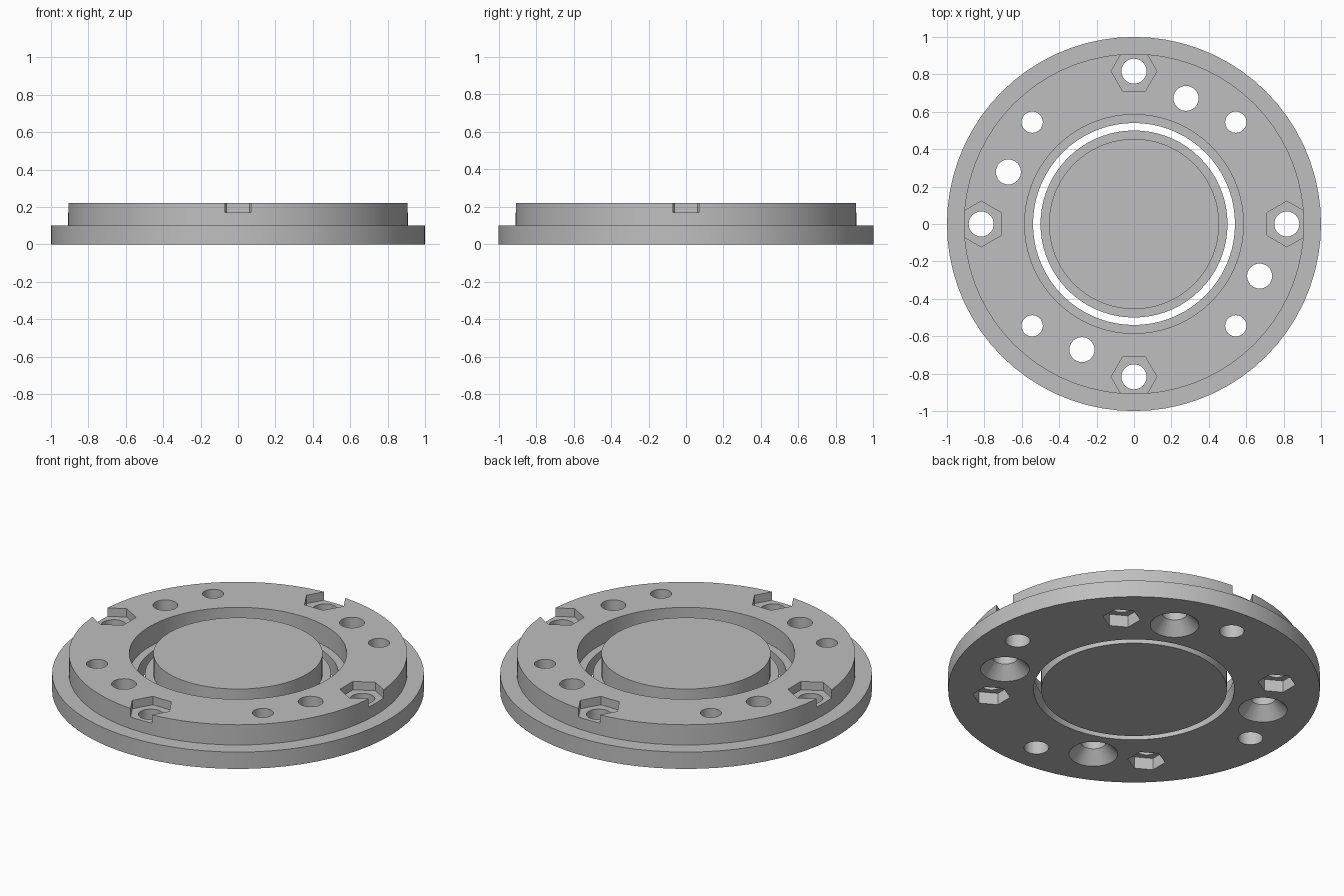
import bpy, bmesh
from math import radians, cos, sin
from mathutils import Matrix

default = bpy.data.objects.get("Cube")
if default:
    bpy.data.objects.remove(default, do_unlink=True)

grey = bpy.data.materials.new("plain grey")
grey.use_nodes = True
color = (0.52, 0.52, 0.52, 1)
grey.diffuse_color = color
grey.node_tree.nodes["Principled BSDF"].inputs["Base Color"].default_value = color

TOP, STEP = 0.22, 0.1
SEGMENTS = 72


def add_object(name, bm):
    bmesh.ops.recalc_face_normals(bm, faces=bm.faces)
    mesh = bpy.data.meshes.new(name)
    bm.to_mesh(mesh)
    bm.free()
    mesh.materials.append(grey)
    obj = bpy.data.objects.new(name, mesh)
    bpy.context.collection.objects.link(obj)
    return obj


def lathe(name, profile):
    """Revolve a closed radius/height profile around z."""
    bm = bmesh.new()
    verts = [bm.verts.new((r, 0, z)) for r, z in profile]
    edges = [bm.edges.new((v, verts[(i + 1) % len(verts)])) for i, v in enumerate(verts)]
    bmesh.ops.spin(bm, geom=verts + edges, axis=(0, 0, 1), cent=(0, 0, 0),
                   angle=radians(360), steps=SEGMENTS, use_merge=True)
    bmesh.ops.remove_doubles(bm, verts=bm.verts, dist=0.0001)
    return add_object(name, bm)


def plug(bm, radius, angle, z1, z2, r1, r2, sides=32, turn=0):
    """Add a prism or cone at a polar position."""
    a = radians(angle)
    place = Matrix.Translation((radius * cos(a), radius * sin(a), (z1 + z2) / 2))
    bmesh.ops.create_cone(bm, cap_ends=True, segments=sides, radius1=r1, radius2=r2,
                          depth=z2 - z1, matrix=place @ Matrix.Rotation(radians(turn), 4, 'Z'))


def smooth(obj):
    bpy.ops.object.select_all(action='DESELECT')
    obj.select_set(True)
    bpy.context.view_layer.objects.active = obj
    bpy.ops.object.shade_smooth_by_angle(angle=radians(30))


def cut(obj, cutter):
    bpy.ops.object.select_all(action='DESELECT')
    bpy.context.view_layer.objects.active = obj
    obj.select_set(True)
    mod = obj.modifiers.new("cut", 'BOOLEAN')
    mod.operation, mod.solver, mod.object = 'DIFFERENCE', 'EXACT', cutter
    bpy.ops.object.modifier_apply(modifier=mod.name)
    bpy.data.objects.remove(cutter, do_unlink=True)


# Stepped flange ring with a rebated bore
ring = lathe("flange_ring", [(0.54, 0), (1, 0), (1, STEP), (0.91, STEP),
                             (0.91, TOP), (0.585, TOP), (0.585, STEP), (0.54, STEP)])

# Through holes and the pockets that sit on them
holes, pockets = bmesh.new(), bmesh.new()
for quarter in range(0, 360, 90):
    # Hex pockets on top, open through the rim
    plug(holes, 0.817, quarter, -0.1, 0.4, 0.067, 0.067)
    plug(pockets, 0.817, quarter, 0.17, 0.3, 0.122, 0.122, 6, quarter)
    # Hex pockets underneath
    plug(holes, 0.77, quarter + 45, -0.1, 0.4, 0.057, 0.057)
    plug(pockets, 0.77, quarter + 45, -0.05, 0.07, 0.102, 0.102, 6)
    # Countersinks underneath
    plug(holes, 0.727, quarter + 67.5, -0.1, 0.4, 0.067, 0.067)
    plug(pockets, 0.727, quarter + 67.5, -0.02, 0.075, 0.15, 0.063)
cut(ring, add_object("hole_cutter", holes))
cut(ring, add_object("pocket_cutter", pockets))
smooth(ring)

# Loose centre disc with a matching step
disc = lathe("centre_disc", [(0, 0), (0.5, 0), (0.5, STEP), (0.455, STEP),
                             (0.455, TOP), (0, TOP)])
bm = bmesh.new()
bm.from_mesh(disc.data)
# Drop the axis edge left by the closed profile
bmesh.ops.delete(bm, geom=[e for e in bm.edges if all(v.co.xy.length < 0.001 for v in e.verts)],
                 context='EDGES')
bmesh.ops.recalc_face_normals(bm, faces=bm.faces)
bm.to_mesh(disc.data)
bm.free()
smooth(disc)
